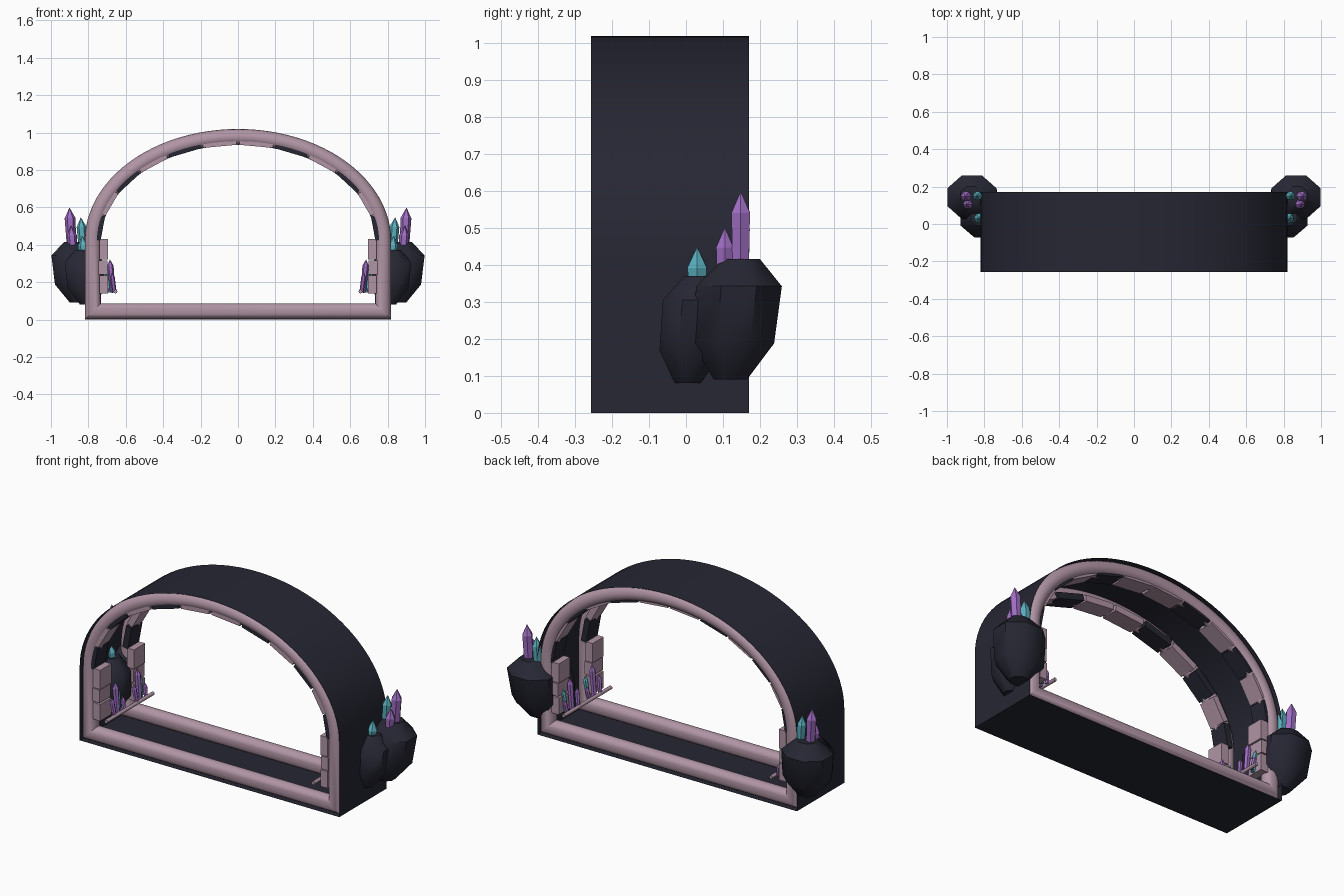
import bpy, bmesh, math
from mathutils import Vector, Matrix

W, SPRING, TOP = 0.82, 0.42, 1.02      # half width, arch spring height, arch top
FRONT, BACK, TUBE = -0.257, 0.17, 0.043

cube = bpy.data.objects.get("Cube")
if cube:
    bpy.data.objects.remove(cube, do_unlink=True)


def material(name, rgb):
    m = bpy.data.materials.new(name)
    m.use_nodes = True
    m.diffuse_color = (*rgb, 1)
    m.node_tree.nodes["Principled BSDF"].inputs["Base Color"].default_value = (*rgb, 1)
    return m


DARK = material("dark stone", (0.019, 0.02, 0.033))
PINK = material("dusty pink stone", (0.44, 0.30, 0.375))
PURPLE = material("purple crystal", (0.35, 0.155, 0.55))
TEAL = material("teal crystal", (0.10, 0.43, 0.51))


def make(name, bm, mat, smooth=None):
    bmesh.ops.recalc_face_normals(bm, faces=bm.faces)
    mesh = bpy.data.meshes.new(name)
    bm.to_mesh(mesh)
    bm.free()
    mesh.materials.append(mat)
    ob = bpy.data.objects.new(name, mesh)
    bpy.context.collection.objects.link(ob)
    if smooth:
        bpy.ops.object.select_all(action='DESELECT')
        ob.select_set(True)
        bpy.context.view_layer.objects.active = ob
        bpy.ops.object.shade_smooth_by_angle(angle=math.radians(smooth))
    return ob


def loft(rings, wrap=False, caps=False):
    """Skin a list of closed rings of points."""
    bm = bmesh.new()
    loops = [[bm.verts.new(p) for p in ring] for ring in rings]
    pairs = list(zip(loops, loops[1:]))
    if wrap:
        pairs.append((loops[-1], loops[0]))
    for a, b in pairs:
        n = len(a)
        for i in range(n):
            j = (i + 1) % n
            bm.faces.new((a[i], a[j], b[j], b[i]))
    if caps:
        bm.faces.new(loops[0])
        bm.faces.new(loops[-1])
    return bm


def arch_point(angle, inset):
    return (W - inset) * math.sin(angle), SPRING + (TOP - SPRING - inset) * math.cos(angle)


def outline(inset, y, steps=48):
    """Arch outline with a flat bottom, moved inward by inset."""
    pts = [arch_point(math.pi * (i / steps - 0.5), inset) for i in range(steps + 1)]
    pts += [(W - inset, inset), (-W + inset, inset)]
    return [(x, y, z) for x, z in pts]


def box(name, size, matrix, mat):
    bm = bmesh.new()
    bmesh.ops.create_cube(bm, size=1, matrix=matrix @ Matrix.Diagonal((*size, 1)))
    return make(name, bm, mat)


def crystal(name, base, tip, radius, mat):
    """Six-sided prism with a pointed end, running from base to tip."""
    base, axis = Vector(base), Vector(tip) - Vector(base)
    length = axis.length
    turn = Vector((0, 0, 1)).rotation_difference(axis).to_matrix()
    shoulder = max(0.55 * length, length - 1.9 * radius)
    rings = []
    for h, r in ((0, 0.85), (shoulder, 1), (length, 0.04)):
        rings.append([base + turn @ Vector((math.cos(k * math.pi / 3) * r * radius,
                                            math.sin(k * math.pi / 3) * r * radius, h))
                      for k in range(6)])
    return make(name, loft(rings, caps=True), mat)


def boulder(name, centre, size, lean):
    """Faceted eight-sided rock with a wide waist."""
    rings = []
    for z, r in ((-1, 0.4), (-0.4, 0.98), (0.55, 1.04), (1, 0.45)):
        rings.append([Vector(centre) + Vector((
            math.cos((k + 0.5) * math.pi / 4) * r * size[0] * 1.05 + lean * z,
            math.sin((k + 0.5) * math.pi / 4) * r * size[1] * 1.05 + 0.015 * z,
            z * size[2])) for k in range(8)])
    return make(name, loft(rings, caps=True), DARK, 45)


# Tunnel shell and the round trim on both openings
make("tunnel_shell", loft([outline(0, FRONT), outline(0, BACK)]), DARK, 40)
for label, y in (("front", FRONT + TUBE), ("back", BACK - TUBE)):
    rings = []
    for k in range(16):
        a = k * math.tau / 16
        rings.append(outline(TUBE + 0.001 - TUBE * math.cos(a), y + TUBE * math.sin(a)))
    make(label + "_trim", loft(rings, wrap=True), PINK, 40)

for side, s in (("left", 1), ("right", -1)):
    # Lining stones inside each opening
    for label, y in (("front", -0.2), ("back", 0.105)):
        for i in range(6):
            a0, a1 = (math.pi / 12 * (i + e) for e in (0.04, 0.96))
            p, q = (Vector((s * x, y, z)) for x, z in (arch_point(a0, 0.068), arch_point(a1, 0.068)))
            d = q - p
            place = Matrix.Translation((p + q) / 2) @ Matrix.Rotation(math.atan2(-d.z, d.x), 4, 'Y')
            box(f"{side}_{label}_arch_stone_{i + 1}", (d.length, 0.1, 0.035), place,
                DARK if i % 2 else PINK)
        for i, (low, high) in enumerate(((0.14, 0.235), (0.242, 0.315), (0.32, 0.43))):
            place = Matrix.Translation((s * (0.718 + 0.004 * (i % 2)), y, (low + high) / 2))
            box(f"{side}_{label}_wall_stone_{i + 1}", (0.046, 0.1, high - low), place, PINK)

    # Thin rail along the foot of the wall
    bm = bmesh.new()
    spin = Matrix.Translation((s * 0.655, (FRONT + BACK) / 2, 0.15)) @ Matrix.Rotation(math.pi / 2, 4, 'X')
    bmesh.ops.create_cone(bm, cap_ends=True, segments=10, radius1=0.01, radius2=0.01,
                          depth=BACK - FRONT, matrix=spin)
    make(side + "_rail", bm, PINK, 40)

    # Small crystals growing beside the rail
    for n, y in enumerate((-0.13, 0.07)):
        for k, (dx, dy, h, r, mat) in enumerate((
                (0, 0, 0.17, 0.017, PURPLE), (-0.01, -0.04, 0.1, 0.013, PURPLE),
                (0.015, 0.035, 0.12, 0.014, TEAL), (-0.005, 0.05, 0.07, 0.012, PURPLE))):
            crystal(f"{side}_inner_crystal_{n + 1}_{k + 1}", (s * (0.67 + dx), y + dy, 0.145),
                    (s * (0.685 + dx), y + dy * 1.2, 0.15 + h), r, mat)

    # Boulders bursting through the wall, with crystals on top
    boulder(side + "_large_boulder", (s * 0.86, 0.135, 0.253), (0.13, 0.115, 0.163), s * 0.012)
    boulder(side + "_small_boulder", (s * 0.815, 0.02, 0.226), (0.105, 0.09, 0.145), s * 0.01)
    for k, (x, y, base, tip, r, mat) in enumerate((
            (0.893, 0.148, 0.36, 0.597, 0.029, PURPLE), (0.885, 0.105, 0.35, 0.5, 0.027, PURPLE),
            (0.832, 0.15, 0.35, 0.545, 0.026, TEAL), (0.825, 0.03, 0.33, 0.447, 0.03, TEAL))):
        crystal(f"{side}_outer_crystal_{k + 1}", (s * (x - 0.005), y, base),
                (s * (x + 0.008), y, tip), r, mat)
